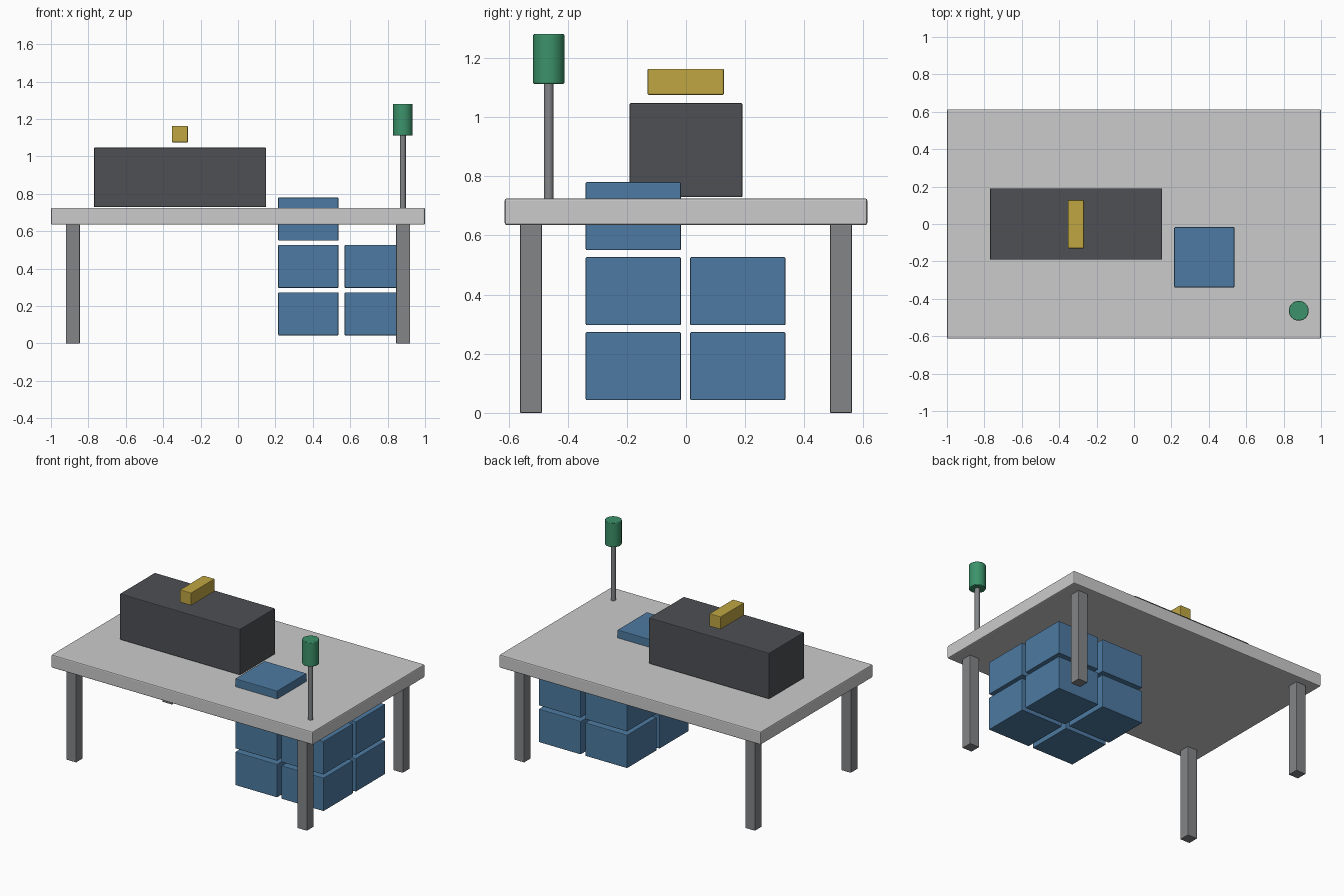
import bpy

if "Cube" in bpy.data.objects:
    bpy.data.objects.remove(bpy.data.objects["Cube"])

def material(name, rgb):
    m = bpy.data.materials.new(name)
    m.diffuse_color = (*rgb, 1)
    m.use_nodes = True
    m.node_tree.nodes["Principled BSDF"].inputs["Base Color"].default_value = m.diffuse_color
    return m

blue = material("blue", (0.075, 0.195, 0.36))
dark = material("charcoal", (0.075, 0.08, 0.09))
gold = material("gold", (0.52, 0.38, 0.055))
green = material("green", (0.045, 0.29, 0.145))
light = material("light_grey", (0.57, 0.57, 0.58))
grey = material("mid_grey", (0.23, 0.235, 0.245))

def finish(name, mat, bevel):
    ob = bpy.context.object
    ob.name = name
    ob.data.materials.append(mat)
    if bevel:
        mod = ob.modifiers.new("edge", 'BEVEL')
        mod.width = bevel
        mod.segments = 2
        mod.limit_method = 'ANGLE'
    return ob

def box(name, x, y, z, mat, bevel=0.004):
    spans = (x, y, z)
    bpy.ops.mesh.primitive_cube_add(size=1, location=[(a + b) / 2 for a, b in spans])
    bpy.context.object.scale = [b - a for a, b in spans]
    bpy.ops.object.transform_apply(location=False, rotation=False, scale=True)
    return finish(name, mat, bevel)

def cylinder(name, x, y, r, z0, z1, mat, bevel=0):
    bpy.ops.mesh.primitive_cylinder_add(vertices=48, radius=r, depth=z1 - z0,
                                        location=(x, y, (z0 + z1) / 2))
    bpy.ops.object.shade_smooth_by_angle()
    return finish(name, mat, bevel)

# Table
box("tabletop", (-1, 1), (-0.613, 0.613), (0.635, 0.725), light, 0.007)
for sx, side in ((-1, "left"), (1, "right")):
    for sy, end in ((-1, "front"), (1, "back")):
        cx, cy = sx * 0.883, sy * 0.524
        box(f"{end}_{side}_leg", (cx - 0.037, cx + 0.037), (cy - 0.037, cy + 0.037),
            (0.0, 0.636), grey, 0.003)

# Case on the table with a handle floating just above it
box("case", (-0.77, 0.15), (-0.191, 0.191), (0.729, 1.047), dark, 0.005)
box("handle", (-0.354, -0.268), (-0.13, 0.128), (1.075, 1.163), gold)

# Stack of crates: 2 x 2 x 2 plus one poking through the tabletop
def crate(i, j, k):
    x, y, z = 0.215 + 0.355 * i, -0.339 + 0.353 * j, 0.043 + 0.2535 * k
    box(f"crate_{k}{j}{i}", (x, x + 0.322), (y, y + 0.322), (z, z + 0.23), blue)

for k in range(2):
    for j in range(2):
        for i in range(2):
            crate(i, j, k)
crate(0, 0, 2)

# Lamp
cylinder("lamp_pole", 0.881, -0.464, 0.016, 0.722, 1.13, grey)
cylinder("lamp_shade", 0.881, -0.464, 0.053, 1.112, 1.28, green, 0.004)
